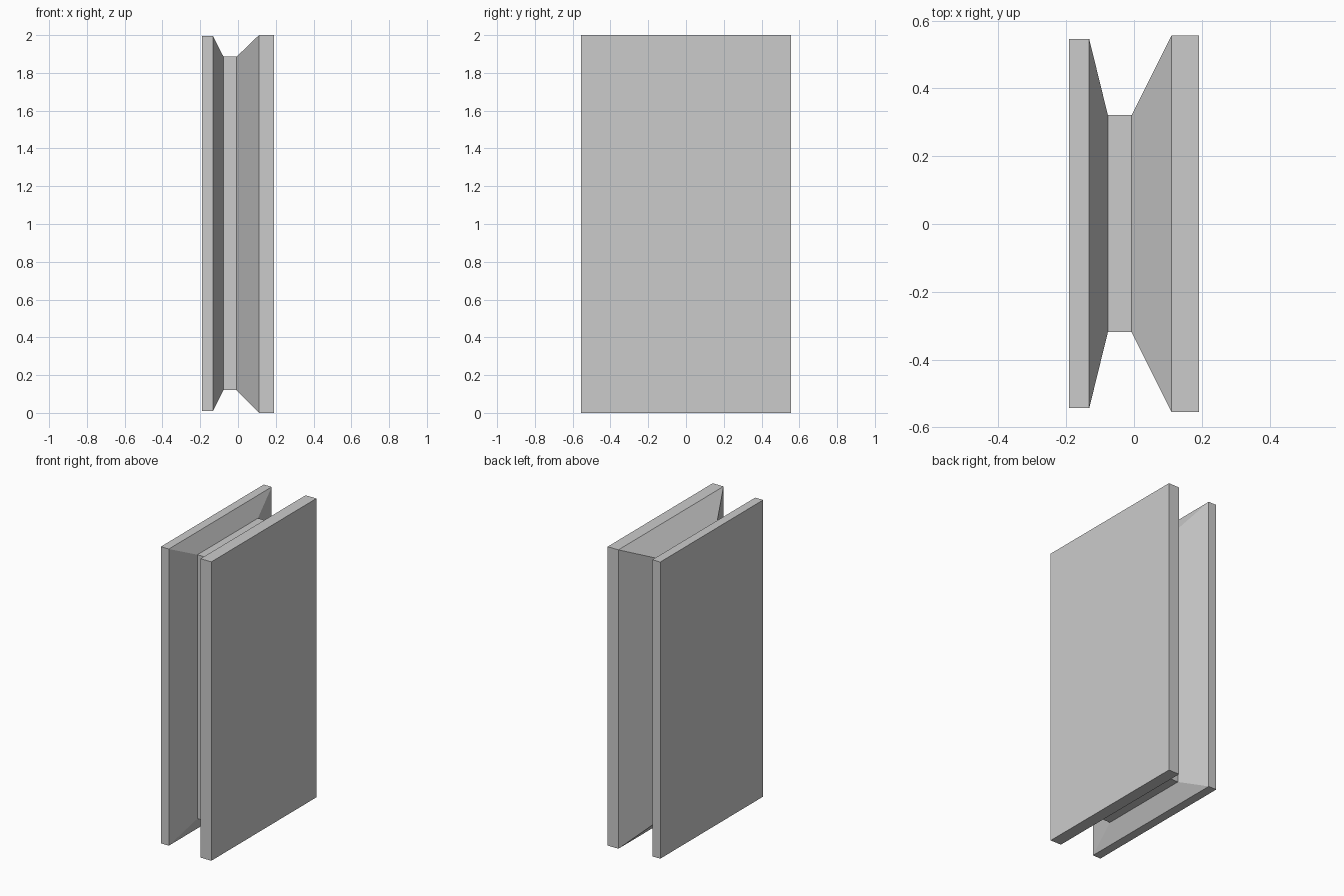
import bpy, bmesh

if "Cube" in bpy.data.objects:
    bpy.data.objects.remove(bpy.data.objects["Cube"])

# Cross-sections along x: (x, y_min, y_max, z_min, z_max)
outer_small = (-0.543, 0.545, 0.01, 1.995)
neck = (-0.319, 0.321, 0.12, 1.886)
outer_large = (-0.555, 0.556, 0.0, 2.0)
sections = [(-0.191, outer_small), (-0.132, outer_small),
            (-0.077, neck), (-0.007, neck),
            (0.111, outer_large), (0.191, outer_large)]

bm = bmesh.new()
rings = []
for x, (y0, y1, z0, z1) in sections:
    rings.append([bm.verts.new((x, y, z))
                  for y, z in ((y0, z0), (y1, z0), (y1, z1), (y0, z1))])

# Side walls: two slabs, two tapers and the neck
for a, b in zip(rings, rings[1:]):
    for i in range(4):
        j = (i + 1) % 4
        bm.faces.new((a[i], a[j], b[j], b[i]))

# End panels
bm.faces.new(rings[0])
bm.faces.new(rings[-1])
bmesh.ops.recalc_face_normals(bm, faces=bm.faces[:])

mesh = bpy.data.meshes.new("grooved_panel")
bm.to_mesh(mesh)
bm.free()
bpy.context.collection.objects.link(bpy.data.objects.new("grooved_panel", mesh))
